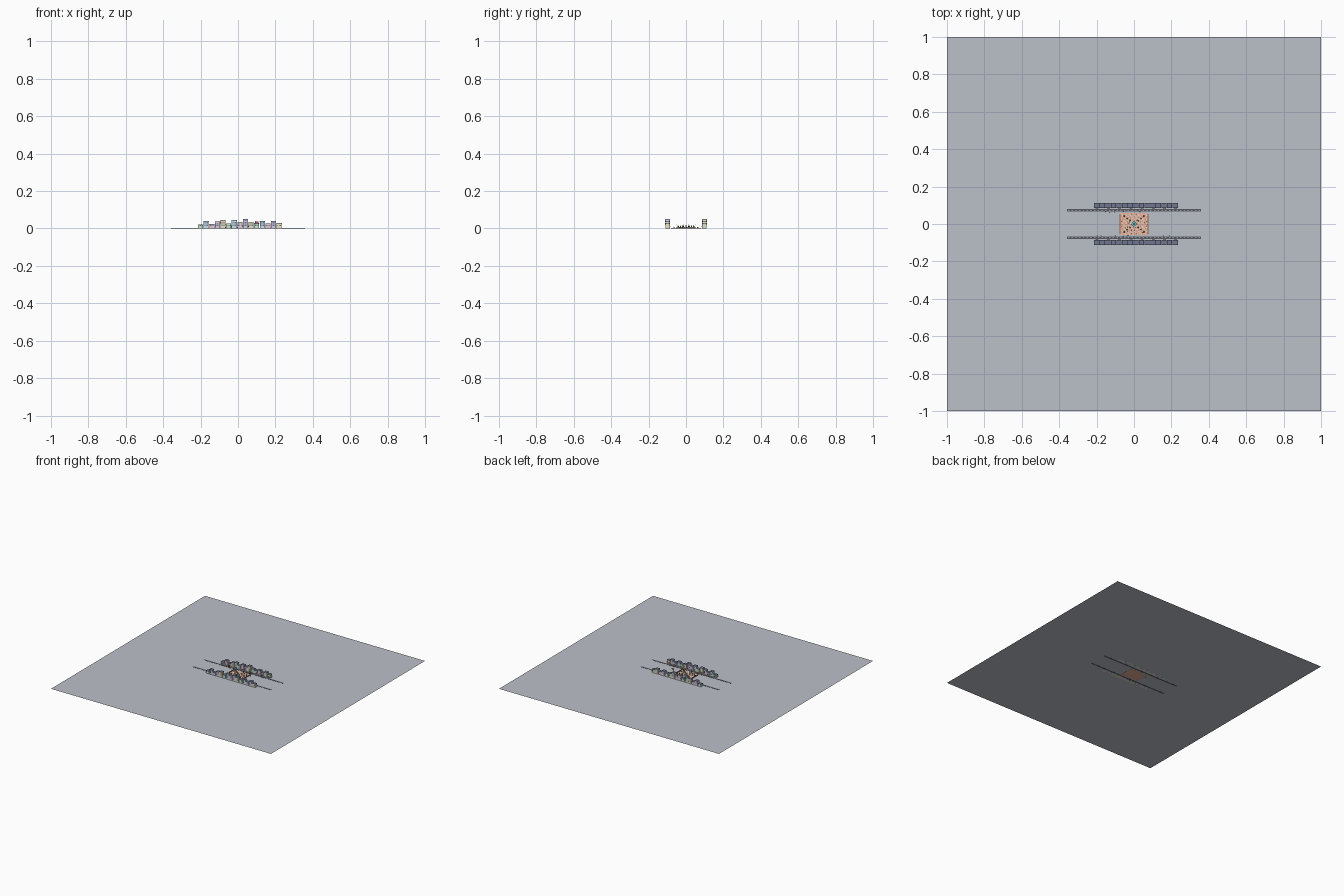
import bpy, bmesh, math, random
from mathutils import Matrix, Vector

if "Cube" in bpy.data.objects:
    bpy.data.objects.remove(bpy.data.objects["Cube"])

random.seed(4)
MATS = {}


def mat(name, rgb):
    m = bpy.data.materials.new(name)
    m.diffuse_color = (*rgb, 1)
    m.use_nodes = True
    m.node_tree.nodes["Principled BSDF"].inputs["Base Color"].default_value = m.diffuse_color
    MATS[name] = m


for n, c in {
    "ground": (.50, .53, .58), "asphalt": (.09, .10, .13), "roof": (.16, .18, .28),
    "glass": (.13, .20, .30), "salmon": (.80, .42, .32), "cream": (.85, .72, .58),
    "brick": (.35, .11, .08), "stone": (.50, .50, .48), "water": (.25, .70, .78),
    "leaf": (.12, .35, .14), "wood": (.28, .16, .08), "iron": (.06, .06, .07),
    "red": (.70, .10, .07), "lamp": (.95, .85, .50), "skin": (.80, .55, .42),
    "wall_green": (.62, .80, .58), "wall_blue": (.58, .78, .85), "wall_pink": (.85, .60, .66),
    "wall_tan": (.85, .75, .52), "wall_lilac": (.68, .62, .80),
}.items():
    mat(n, c)


class Part:
    """Collects simple solids into one object of one material."""

    def __init__(self, name, material):
        self.name, self.material, self.bm = name, material, bmesh.new()

    def box(self, x, y, z, sx, sy, sz, rot=0):
        """Box standing on height z."""
        m = (Matrix.Translation((x, y, z + sz / 2)) @ Matrix.Rotation(rot, 4, 'Z')
             @ Matrix.Diagonal((sx, sy, sz, 1)))
        bmesh.ops.create_cube(self.bm, size=1, matrix=m)

    def cone(self, x, y, z, r1, r2, h, n=8):
        bmesh.ops.create_cone(self.bm, cap_ends=True, segments=n, radius1=r1, radius2=r2,
                              depth=h, matrix=Matrix.Translation((x, y, z + h / 2)))

    def ball(self, x, y, z, r):
        bmesh.ops.create_icosphere(self.bm, subdivisions=1, radius=r,
                                   matrix=Matrix.Translation((x, y, z)))

    def done(self):
        me = bpy.data.meshes.new(self.name)
        self.bm.to_mesh(me)
        self.bm.free()
        me.materials.append(MATS[self.material])
        bpy.context.collection.objects.link(bpy.data.objects.new(self.name, me))


# Wide flat ground sheet
ground = Part("ground_sheet", "ground")
bmesh.ops.create_grid(ground.bm, x_segments=1, y_segments=1, size=1,
                      matrix=Matrix.Translation((0, 0, .0004)))
ground.done()

# Two straight streets with dashed centre lines
street = Part("streets", "asphalt")
dash = Part("street_dashes", "cream")
for s in (-1, 1):
    street.box(0, s * .0735, 0.0002, .716, .013, .0012)
    for i in range(36):
        dash.box(-.35 + i * .02, s * .0735, .0014, .008, .0008, .0002)
street.done()
dash.done()

# Two rows of terraced houses
heights = [.022, .040, .024, .038, .045, .028, .045, .036, .050, .036, .030, .040, .027, .040, .029]
walls = ["wall_green", "wall_blue", "wall_pink", "wall_lilac", "wall_tan"]
roof, glass = Part("house_roofs", "roof"), Part("house_windows", "glass")
door, awning = Part("house_doors", "wood"), Part("shop_awnings", "red")
body = {w: Part("houses_" + w[5:], w) for w in walls}
for s in (-1, 1):
    for i, h in enumerate(heights):
        x, y = -.2 + .03 * i, s * .0985
        body[walls[(i + (s > 0)) % 5]].box(x, y, 0, .027, .023, h - .002)
        roof.box(x, y, h - .002, .0285, .025, .002)
        for f in (-1, 1):
            face = y + f * .0116
            for k in range(int((h - .012) / .009)):
                for dx in (-.007, 0, .007):
                    glass.box(x + dx, face, .0125 + k * .009, .004, .0006, .005)
        inner = y - s * .0117
        door.box(x - .007, inner, 0, .005, .0007, .008)
        glass.box(x + .004, inner, .002, .011, .0006, .005)
        if i % 2 == 0:
            awning.box(x + .003, inner - s * .0015, .009, .016, .0035, .001)
for p in (roof, glass, door, awning, *body.values()):
    p.done()

# Chequered plaza
slab = Part("plaza_slab", "salmon")
slab.box(0, 0, 0, .15, .116, .0015)
slab.done()
tiles = Part("plaza_tiles", "cream")
for i in range(20):
    for j in range(16):
        if (i + j) % 3 == 0:
            tiles.box(-.0684 + i * .0072, -.054 + j * .0072, .0015, .0066, .0066, .0002)
tiles.done()

# Low brick walls and posts along both plaza ends
wall = Part("plaza_walls", "brick")
for s in (-1, 1):
    wall.box(s * .075, 0, 0, .003, .105, .004)
    for k in range(8):
        wall.box(s * .075, -.0525 + k * .015, 0, .0045, .0045, .006)
wall.done()

# Central fountain
stone, water = Part("fountain_stone", "stone"), Part("fountain_water", "water")
stone.cone(0, 0, .0015, .015, .014, .003, 16)
water.cone(0, 0, .0045, .0125, .0125, .0004, 16)
stone.cone(0, 0, .0045, .003, .002, .009)
stone.cone(0, 0, .0125, .002, .007, .002, 12)
water.cone(0, 0, .0145, .006, .006, .0004, 12)
water.cone(0, 0, .0145, .0015, .0003, .015)
for k in range(8):
    a = k * math.pi / 4
    water.cone(.010 * math.cos(a), .010 * math.sin(a), .0045, .0007, .0002, .006, 6)
stone.done()
water.done()

# Diagonal planting beds with trees, benches and lamps in four corners
kerb, trunk = Part("planter_kerbs", "stone"), Part("tree_trunks", "wood")
leaf, bench = Part("tree_crowns", "leaf"), Part("benches", "wood")
post, globe = Part("lamp_posts", "iron"), Part("lamp_globes", "lamp")
for sx in (-1, 1):
    for sy in (-1, 1):
        for k in range(3):
            x, y = sx * (.022 + .015 * k), sy * (.018 + .012 * k)
            kerb.cone(x, y, .0015, .0045, .0045, .0012)
            trunk.cone(x, y, .0027, .0008, .0006, .006, 6)
            leaf.ball(x, y, .011, .004)
            leaf.ball(x + .0015, y - .001, .014, .0027)
        for x, y, r in ((.036, .012, 1.57), (.022, .036, 0), (.060, .026, 1.57)):
            bench.box(sx * x, sy * y, .003, .009, .003, .0008, r)
            for d in (-.003, .003):
                bench.box(sx * x + d * math.cos(r), sy * y + d * math.sin(r),
                          .0015, .0008, .0024, .0015, r)
        for x, y in ((.066, .051), (.012, .051), (.066, .012)):
            post.cone(sx * x, sy * y, .0015, .0007, .0004, .017, 6)
            globe.ball(sx * x, sy * y, .0195, .0014)
for p in (kerb, trunk, leaf, bench, post, globe):
    p.done()

# Flagpoles with red banners beyond the plaza ends
pole, flag = Part("banner_poles", "iron"), Part("banners", "red")
for s in (-1, 1):
    pole.cone(s * .092, .027, 0, .0009, .0006, .040, 8)
    flag.box(s * .1015, .027, .028, .018, .0006, .010)
pole.done()
flag.done()

# Small standing figures scattered over the plaza and pavements
coats = [Part("people_" + c, c) for c in ("red", "water", "iron", "wall_tan")]
heads = Part("people_heads", "skin")
for i in range(56):
    if i < 36:
        x, y = random.uniform(-.07, .07), random.uniform(-.052, .052)
        if Vector((x, y)).length < .019:
            continue
    else:
        x, y = random.uniform(-.20, .20), random.choice((-1, 1)) * random.uniform(.0605, .0655)
    coats[i % 4].cone(x, y, .0004, .0012, .0007, .0052, 6)
    heads.ball(x, y, .0062, .0009)
for p in (*coats, heads):
    p.done()
